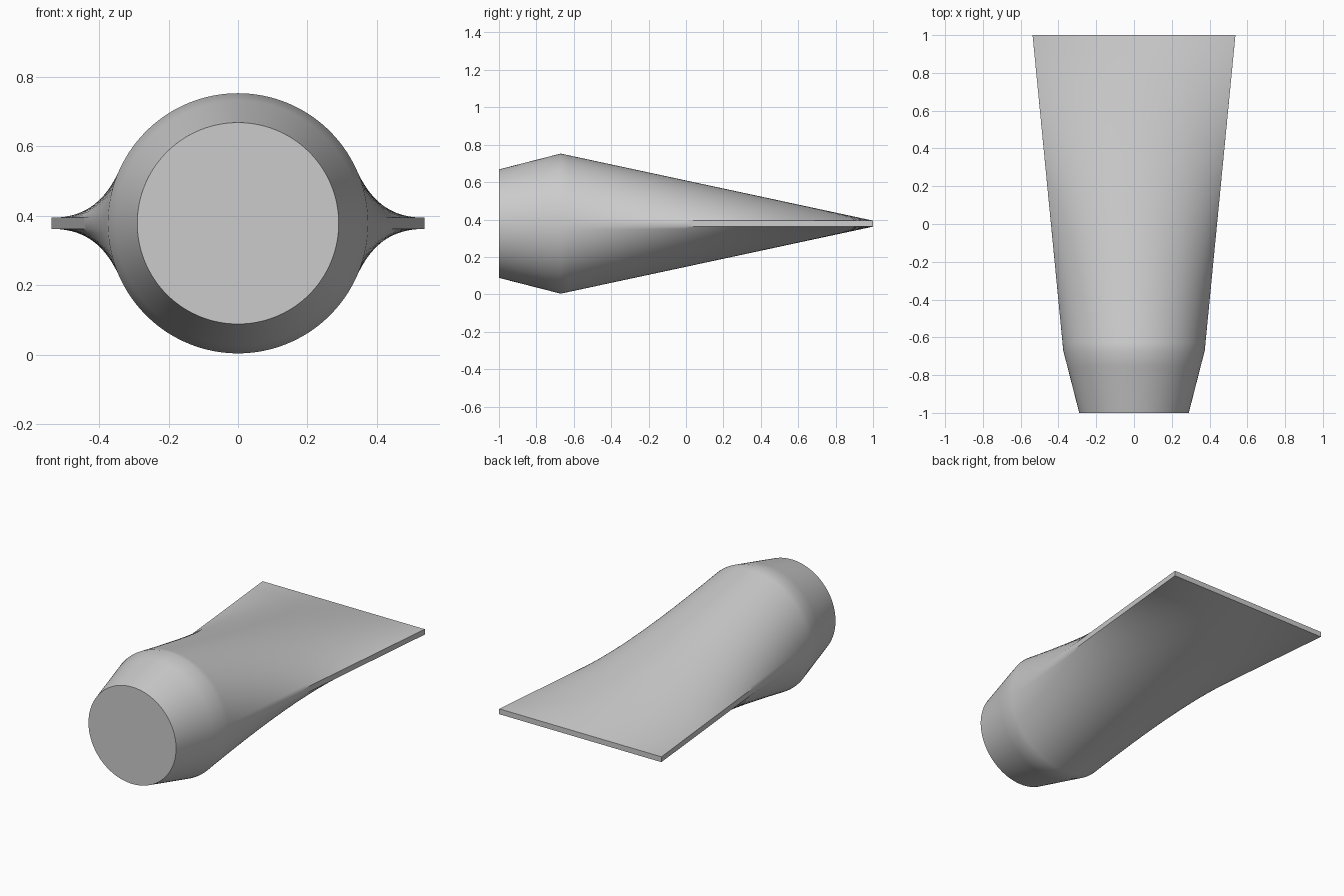
import bpy, bmesh, math

if "Cube" in bpy.data.objects:
    bpy.data.objects.remove(bpy.data.objects["Cube"])

CZ = 0.378          # height of the tube axis
W, H = 0.537, 0.016 # half width and half thickness of the flat end
Q = 32              # segments per quarter turn
STEPS = 40          # rings along the taper


def circle(r):
    """Ring whose points pair with the flat end by equal perimeter."""
    pts = []
    for a in angles:
        pts.append((r * math.cos(a), r * math.sin(a)))
    return pts


def slot_point(a):
    """Point on the flat rectangular end at perimeter fraction a / 2pi."""
    q, f = divmod(a / (math.pi / 2), 1)
    q = int(q) % 4
    d = (f if q % 2 == 0 else 1 - f) * (W + H)
    x, z = (W, d) if d <= H else (W - (d - H), H)
    return (x if q in (0, 3) else -x, z if q < 2 else -z)


# Perimeter angles, including the exact rectangle corners
corner = math.pi / 2 * H / (W + H)
quarter = [0, corner] + [corner + (math.pi / 2 - corner) * i / Q for i in range(1, Q + 1)]
half = quarter + [math.pi - a for a in quarter[-2::-1]]
angles = half[:-1] + [math.pi + a for a in half[:-1]]

# Tube body: shoulder cone, then ruled blend from circle to flat end
wide = circle(0.3745)
slot = [slot_point(a) for a in angles]
rings = [(-1 + 0.33 * i / 4, circle(0.29 + 0.0845 * i / 4)) for i in range(4)]
for i in range(STEPS + 1):
    t = i / STEPS
    rings.append((-0.67 + 1.67 * t,
                  [(p[0] + (s[0] - p[0]) * t, p[1] + (s[1] - p[1]) * t)
                   for p, s in zip(wide, slot)]))

bm = bmesh.new()
loops = [[bm.verts.new((x, y, CZ + z)) for x, z in pts] for y, pts in rings]
n = len(angles)
for a, b in zip(loops, loops[1:]):
    for i in range(n):
        j = (i + 1) % n
        bm.faces.new((a[i], a[j], b[j], b[i]))
bm.faces.new(loops[0])
bm.faces.new(loops[-1])
bmesh.ops.recalc_face_normals(bm, faces=bm.faces)

mesh = bpy.data.meshes.new("tube_body")
bm.to_mesh(mesh)
bm.free()
obj = bpy.data.objects.new("tube_body", mesh)
bpy.context.collection.objects.link(obj)

mat = bpy.data.materials.new("light grey")
mat.diffuse_color = (0.6, 0.6, 0.6, 1)
mat.use_nodes = True
mat.node_tree.nodes["Principled BSDF"].inputs["Base Color"].default_value = mat.diffuse_color
mesh.materials.append(mat)

bpy.context.view_layer.objects.active = obj
obj.select_set(True)
bpy.ops.object.shade_smooth_by_angle(angle=math.radians(35))
